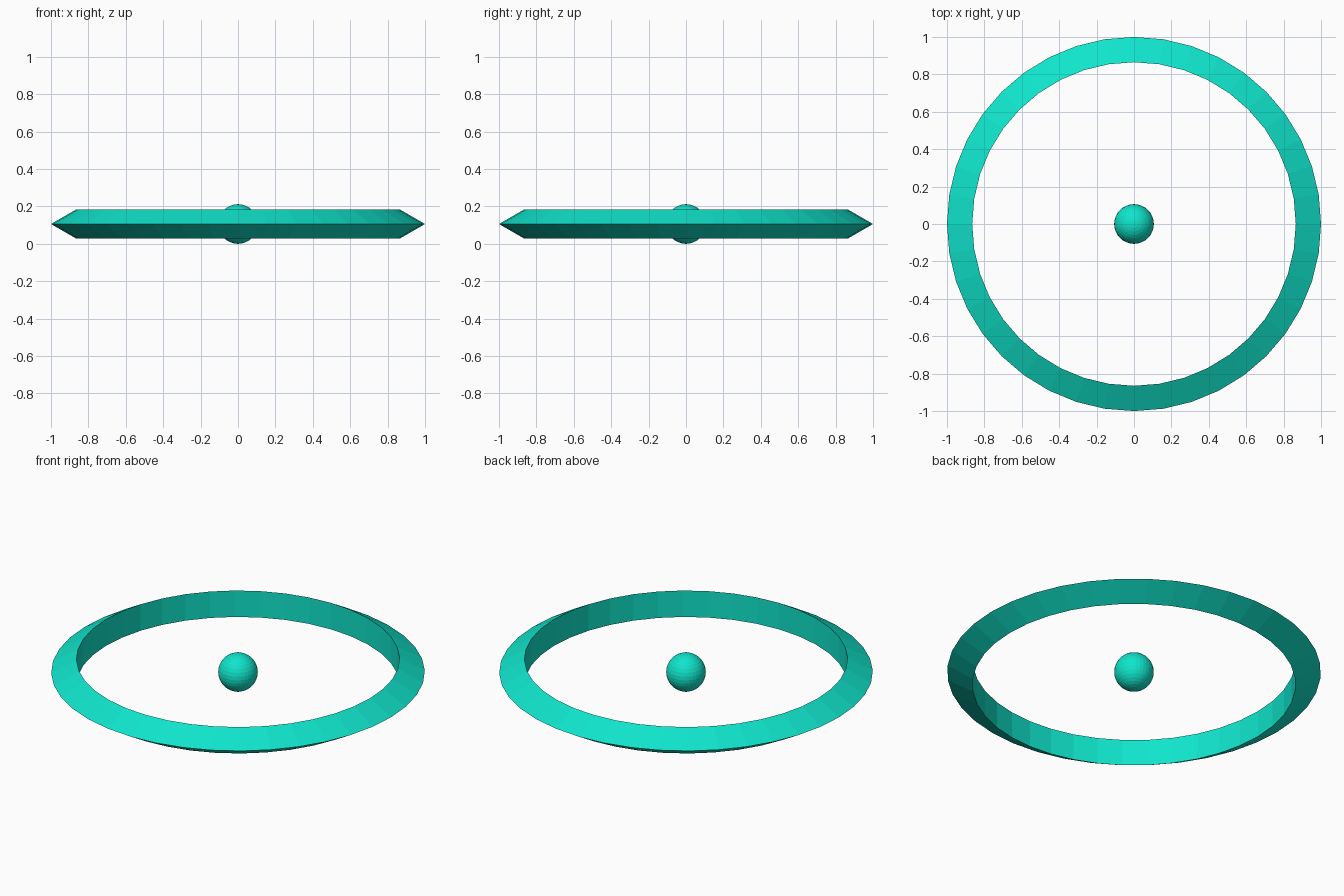
import bpy

if "Cube" in bpy.data.objects:
    bpy.data.objects.remove(bpy.data.objects["Cube"])

CENTRE_Z = 0.106

teal = bpy.data.materials.new("teal")
teal.diffuse_color = (0.005, 0.78, 0.60, 1)
teal.use_nodes = True
teal.node_tree.nodes["Principled BSDF"].inputs["Base Color"].default_value = teal.diffuse_color


def finish(name):
    obj = bpy.context.object
    obj.name = name
    obj.data.materials.append(teal)
    bpy.ops.object.shade_flat()


# Ring with a triangular cross-section, sharp edge facing outwards
bpy.ops.mesh.primitive_torus_add(major_segments=40, minor_segments=3,
                                 major_radius=0.91, minor_radius=0.09,
                                 location=(0, 0, CENTRE_Z))
finish("outer_ring")

# Small ball floating in the middle
bpy.ops.mesh.primitive_uv_sphere_add(segments=32, ring_count=16, radius=0.106,
                                     location=(0, 0, CENTRE_Z))
finish("centre_ball")
